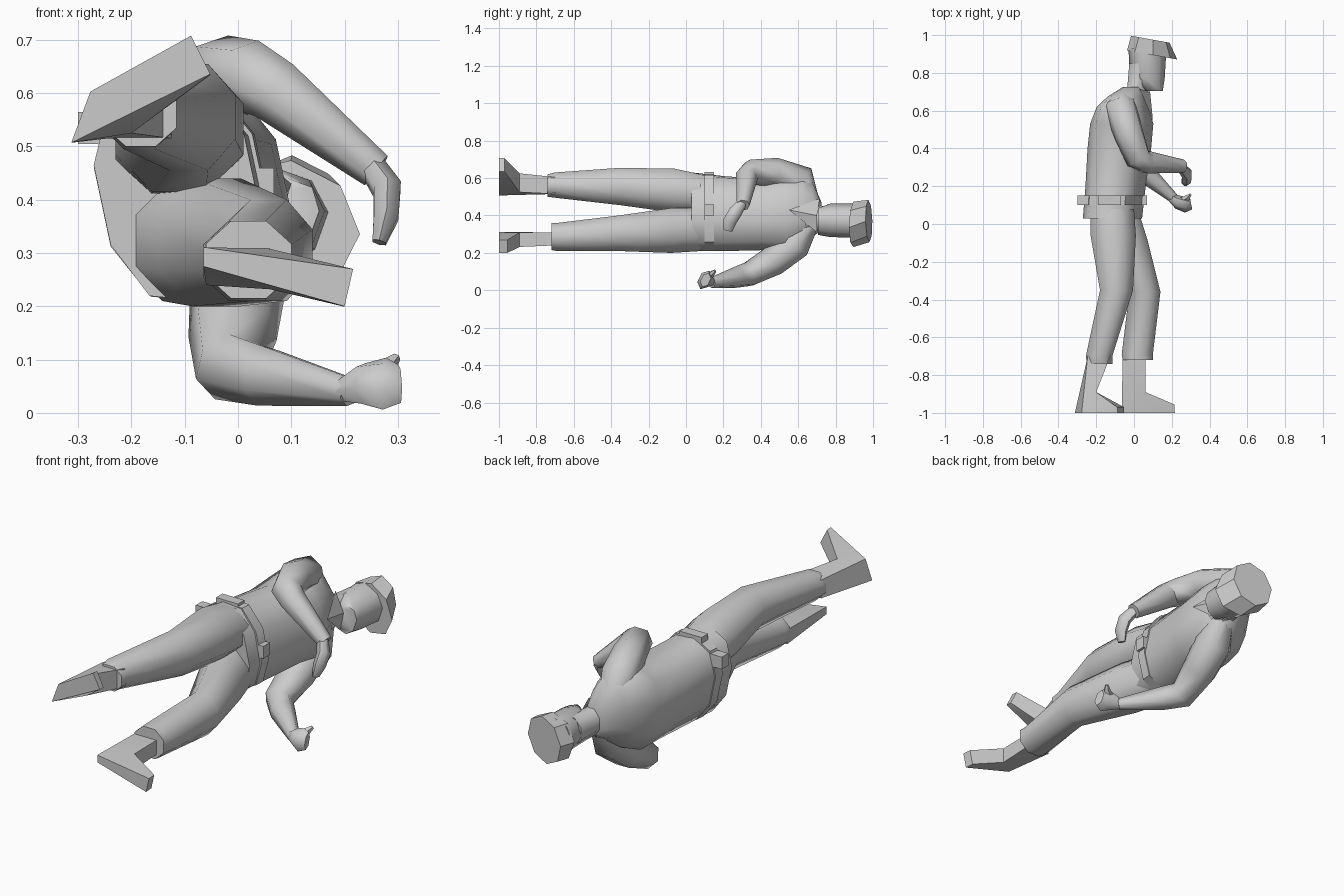
import bpy, bmesh, math
from mathutils import Vector

if "Cube" in bpy.data.objects:
    bpy.data.objects.remove(bpy.data.objects["Cube"])

grey = bpy.data.materials.new("plain_grey")
grey.diffuse_color = (0.6, 0.6, 0.6, 1)
grey.use_nodes = True
grey.node_tree.nodes["Principled BSDF"].inputs["Base Color"].default_value = grey.diffuse_color


def finish(name, bm, angle=60):
    bmesh.ops.recalc_face_normals(bm, faces=bm.faces)
    me = bpy.data.meshes.new(name)
    bm.to_mesh(me)
    bm.free()
    ob = bpy.data.objects.new(name, me)
    bpy.context.collection.objects.link(ob)
    me.materials.append(grey)
    bpy.ops.object.select_all(action='DESELECT')
    ob.select_set(True)
    bpy.context.view_layer.objects.active = ob
    bpy.ops.object.shade_smooth_by_angle(angle=math.radians(angle))
    return ob


def skin(name, rings, angle=60):
    """Bridge rings of points and cap both ends."""
    bm = bmesh.new()
    vs = [[bm.verts.new(p) for p in r] for r in rings]
    n = len(vs[0])
    for a, b in zip(vs, vs[1:]):
        for i in range(n):
            j = (i + 1) % n
            bm.faces.new((a[i], a[j], b[j], b[i]))
    caps = [bm.faces.new(vs[0]), bm.faces.new(vs[-1])]
    bmesh.ops.recalc_face_normals(bm, faces=bm.faces)
    bmesh.ops.triangulate(bm, faces=caps)
    return finish(name, bm, angle)


def loft(name, sections, n=8, turn=0, tilt=0, power=1, angle=60):
    """Sections across the body length: (y, x0, x1, z0, z1)."""
    rings = []
    c, s = math.cos(math.radians(turn)), math.sin(math.radians(turn))
    for y, x0, x1, z0, z1 in sections:
        ring = []
        for i in range(n):
            a = 2 * math.pi * (i + 0.5) / n
            k = 1 / math.cos(math.pi / n)
            u, v = k * math.cos(a), k * math.sin(a)
            u = math.copysign(min(1, abs(u)) ** power, u) * (x1 - x0) / 2
            v = math.copysign(min(1, abs(v)) ** power, v) * (z1 - z0) / 2
            dx, dz = u * c - v * s, u * s + v * c
            ring.append(((x0 + x1) / 2 + dx, y + tilt * dx, (z0 + z1) / 2 + dz))
        rings.append(ring)
    return skin(name, rings, angle)


def limb(name, path, n=7, angle=60):
    """Tube along a path of (x, y, z, radius_a, radius_b)."""
    pts = [Vector(p[:3]) for p in path]
    rings, side, last = [], None, None
    for i, p in enumerate(path):
        t = (pts[min(i + 1, len(pts) - 1)] - pts[max(i - 1, 0)]).normalized()
        if side is None:
            side = t.cross(Vector((1, 0, 0))).normalized()
        else:
            side = last.rotation_difference(t) @ side
        last = t
        other = t.cross(side)
        rings.append([pts[i] + side * p[3] * math.cos(2 * math.pi * k / n)
                      + other * p[4] * math.sin(2 * math.pi * k / n) for k in range(n)])
    return skin(name, rings, angle)


def boot(name, profile):
    """Side profile of (x, y, z, half_width, lean) from sole to ankle."""
    skin(name, [[(x + s * lean, y, z + s * half) for x, y, z, half, lean in profile]
                for s in (-1, 1)], 30)


# Torso, twisted slightly
loft("torso", [(0.03, -.258, .03, .205, .635), (.20, -.245, .05, .205, .615),
               (.40, -.235, .08, .21, .60), (.53, -.22, .09, .195, .62),
               (.62, -.185, .065, .23, .64), (.675, -.13, .05, .28, .59),
               (.725, -.055, .045, .32, .47)],
     n=10, turn=12, power=.92)

# Belt with pouches
loft("belt", [(.10, -.258, .046, .205, .63), (.15, -.254, .05, .205, .63)],
     n=10, turn=12, power=.92, angle=30)
for name, x0, x1, z0, z1 in (("back_pouch", -.30, -.22, .505, .565),
                             ("side_pouch", -.19, -.07, .57, .632),
                             ("buckle", .00, .068, .40, .46)):
    loft(name, [(.10, x0, x1, z0, z1), (.15, x0, x1, z0, z1)], n=4, angle=20)

# Trouser legs
loft("upper_trouser_leg", [(.08, -.23, .0, .41, .62), (-.06, -.23, .01, .415, .65),
                           (-.35, -.18, -.005, .455, .655), (-.70, -.255, -.115, .495, .63),
                           (-.74, -.25, -.115, .50, .62)])
loft("lower_trouser_leg", [(.08, -.21, .02, .21, .44), (-.08, -.15, .07, .20, .44),
                           (-.36, -.025, .14, .21, .40), (-.69, -.065, .10, .21, .36),
                           (-.72, -.06, .10, .215, .36)])

# Boots
boot("upper_boot", [(-.295, -1, .555, .048, .018), (-.245, -.70, .56, .045, 0),
                    (-.125, -.70, .56, .045, 0), (-.20, -.89, .575, .05, 0),
                    (-.07, -.97, .67, .036, -.018), (-.07, -1, .672, .036, -.018)])
boot("lower_boot", [(-.065, -1, .293, .018, 0), (-.06, -.70, .275, .035, 0),
                    (.06, -.70, .275, .035, 0), (.06, -.89, .27, .038, 0),
                    (.205, -.955, .235, .035, .008), (.208, -1, .235, .035, .008)])

# Arms, with the sleeves running into the shoulders
limb("upper_arm_sleeve", [(-.04, .675, .45, .045, .045), (-.07, .61, .585, .09, .09),
                          (-.025, .475, .63, .08, .08), (.025, .345, .63, .07, .07),
                          (.07, .325, .605, .062, .062), (.26, .305, .455, .036, .036)])
limb("lower_arm_sleeve", [(.0, .675, .38, .05, .05), (.0, .585, .245, .092, .092),
                          (-.01, .47, .155, .085, .085), (-.015, .34, .085, .068, .068),
                          (.05, .275, .07, .058, .058), (.21, .135, .04, .028, .028)])

# Open hand and closed fist
limb("open_hand", [(.25, .30, .465, .026, .026), (.28, .265, .42, .036, .03),
                   (.278, .235, .37, .036, .027), (.265, .225, .32, .024, .015)], n=6)
limb("fist", [(.195, .14, .042, .022, .022), (.235, .115, .055, .042, .036),
              (.275, .10, .055, .054, .036), (.303, .105, .055, .04, .026)], n=6)
limb("fist_thumb", [(.25, .12, .07, .02, .02), (.285, .14, .09, .016, .016),
                    (.298, .155, .105, .008, .008)], n=5)

# Neck and collar
loft("neck", [(.64, -.08, .08, .31, .47), (.73, -.035, .06, .32, .45), (.85, -.025, .10, .31, .45)])
bm = bmesh.new()
tip, mid = (.10, .55, .43), (.085, .70, .40)
for outer in ((.03, .715, .49), (.065, .70, .31)):
    bm.faces.new([bm.verts.new(p) for p in (tip, mid, outer)])
bmesh.ops.solidify(bm, geom=bm.faces[:], thickness=.008)
finish("collar", bm, 30)

# Head turned slightly, with a tilted peaked cap
loft("head", [(.705, .045, .145, .30, .435), (.77, -.015, .155, .293, .455),
              (.93, -.022, .165, .29, .455)], turn=-20, power=.9)
loft("cap", [(.895, -.03, .222, .243, .462), (.978, -.005, .178, .263, .478)],
     turn=-27, tilt=-.18, angle=30)
